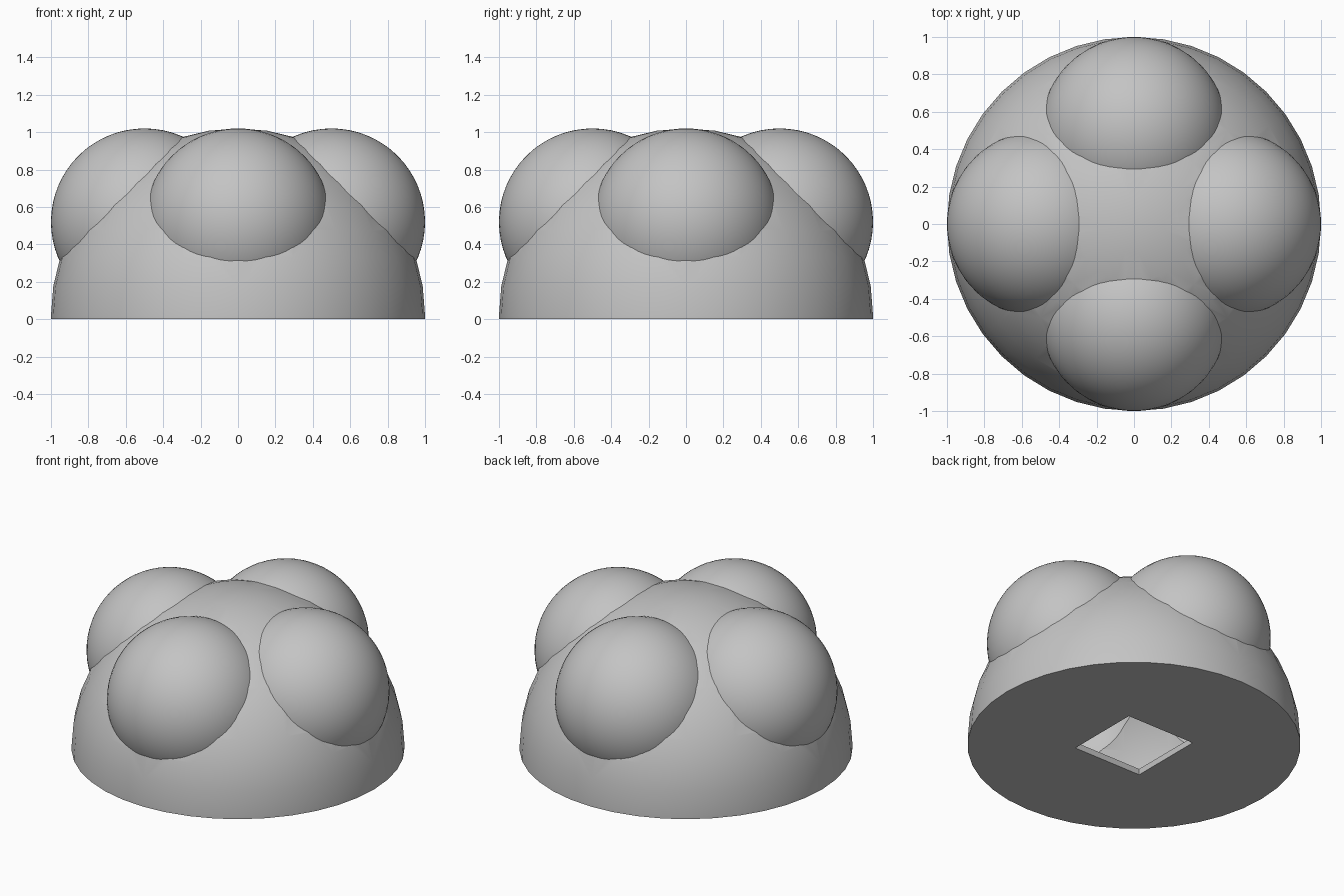
import bpy
import bmesh
from math import radians
from mathutils import Matrix, Vector

cube = bpy.data.objects.get("Cube")
if cube:
    bpy.data.objects.remove(cube, do_unlink=True)

CENTRE = 0.02      # height of the dome's centre
FLOOR = 0.04       # thickness of the floor

grey = bpy.data.materials.new("plain_grey")
grey.use_nodes = True
colour = (0.55, 0.55, 0.55, 1)
grey.diffuse_color = colour
grey.node_tree.nodes["Principled BSDF"].inputs["Base Color"].default_value = colour


def to_object(bm, name):
    bmesh.ops.recalc_face_normals(bm, faces=bm.faces[:])
    mesh = bpy.data.meshes.new(name)
    bm.to_mesh(mesh)
    bm.free()
    mesh.materials.append(grey)
    obj = bpy.data.objects.new(name, mesh)
    bpy.context.scene.collection.objects.link(obj)
    return obj


def cut_sphere(radius, segments, height):
    """Closed sphere with everything below the given local height removed."""
    bm = bmesh.new()
    bmesh.ops.create_uvsphere(bm, u_segments=segments, v_segments=segments // 2, radius=radius)
    cut = bmesh.ops.bisect_plane(bm, geom=bm.verts[:] + bm.edges[:] + bm.faces[:], dist=1e-5,
                                 plane_co=(0, 0, height), plane_no=(0, 0, 1), clear_inner=True)
    rim = [e for e in cut["geom_cut"] if isinstance(e, bmesh.types.BMEdge)]
    base = bmesh.ops.contextual_create(bm, geom=rim)["faces"]
    return bm, base


def combine(target, other, operation):
    mod = target.modifiers.new(operation.lower(), "BOOLEAN")
    mod.operation = operation
    mod.solver = "EXACT"
    mod.object = other
    bpy.context.view_layer.update()
    bpy.context.view_layer.objects.active = target
    bpy.ops.object.modifier_apply(modifier=mod.name)
    bpy.data.objects.remove(other, do_unlink=True)


def add_bulges(target, radius):
    """Four round bulges leaning out at 45 degrees, one per side."""
    for turn in range(4):
        bm, _ = cut_sphere(radius, 64, 0.03)
        place = (Matrix.Rotation(radians(90 * turn), 4, "Z")
                 @ Matrix.Translation((0.5, 0, 0.5 + CENTRE))
                 @ Matrix.Rotation(radians(45), 4, "Y"))
        bm.transform(place)
        combine(target, to_object(bm, "bulge"), "UNION")


# Outer dome, carried straight down to the ground
bm, base = cut_sphere(1, 40, 0)
skirt = bmesh.ops.extrude_face_region(bm, geom=base)
bmesh.ops.translate(bm, vec=Vector((0, 0, -CENTRE)),
                    verts=[v for v in skirt["geom"] if isinstance(v, bmesh.types.BMVert)])
bmesh.ops.delete(bm, geom=[f for f in base if f.is_valid], context="FACES_ONLY")
bm.transform(Matrix.Translation((0, 0, CENTRE)))
body = to_object(bm, "bulged_dome")
add_bulges(body, 0.5)

# Hollow inside, above the floor
bm, _ = cut_sphere(0.96, 40, FLOOR - CENTRE)
bm.transform(Matrix.Translation((0, 0, CENTRE)))
hollow = to_object(bm, "hollow")
add_bulges(hollow, 0.475)
combine(body, hollow, "DIFFERENCE")

# Square opening through the floor
bm = bmesh.new()
bmesh.ops.create_cube(bm, size=1, matrix=Matrix.Diagonal((0.5, 0.5, 0.2, 1)))
combine(body, to_object(bm, "floor_opening"), "DIFFERENCE")

# Smooth shading with sharp seams
bpy.ops.object.select_all(action="DESELECT")
body.select_set(True)
bpy.context.view_layer.objects.active = body
bpy.ops.object.shade_smooth_by_angle(angle=radians(25))
